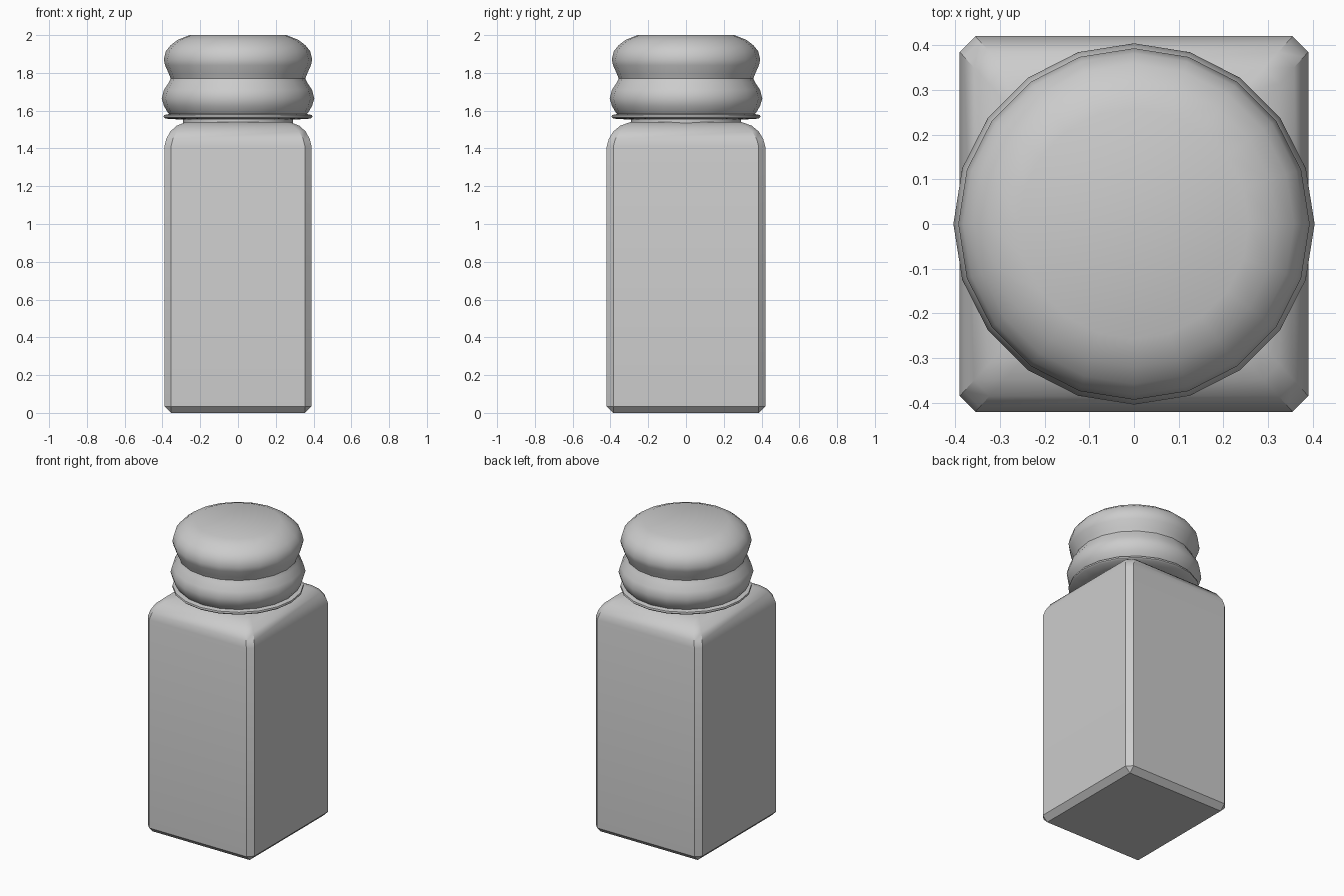
import bpy, bmesh, math

if "Cube" in bpy.data.objects:
    bpy.data.objects.remove(bpy.data.objects["Cube"])


def loft(name, rings, angle):
    """Skin a stack of equal-length rings, cap both ends, shade smooth by angle."""
    bm = bmesh.new()
    loops = [[bm.verts.new(p) for p in ring] for ring in rings]
    n = len(loops[0])
    for a, b in zip(loops, loops[1:]):
        for i in range(n):
            j = (i + 1) % n
            bm.faces.new((a[i], a[j], b[j], b[i]))
    bm.faces.new(loops[0][::-1])
    bm.faces.new(loops[-1])
    bmesh.ops.remove_doubles(bm, verts=bm.verts, dist=0.0005)
    bmesh.ops.recalc_face_normals(bm, faces=bm.faces)
    mesh = bpy.data.meshes.new(name)
    bm.to_mesh(mesh)
    bm.free()
    obj = bpy.data.objects.new(name, mesh)
    bpy.context.collection.objects.link(obj)
    bpy.context.view_layer.objects.active = obj
    obj.select_set(True)
    bpy.ops.object.shade_smooth_by_angle(angle=math.radians(angle))
    obj.select_set(False)
    return obj


def chamfered_rect(hx, hy, c, z):
    return [(hx, -hy + c, z), (hx, hy - c, z), (hx - c, hy, z), (-hx + c, hy, z),
            (-hx, hy - c, z), (-hx, -hy + c, z), (-hx + c, -hy, z), (hx - c, -hy, z)]


def circle(r, z, n=20):
    return [(r * math.cos(i * math.tau / n), r * math.sin(i * math.tau / n), z)
            for i in range(n)]


# Square glass body: chamfered base and upright edges, rounded shoulder
body = [(0, 0, 0.0), (0, 0.035, 0.035), (0, 0.035, 1.41), (0.01, 0.035, 1.45),
        (0.032, 0.035, 1.49), (0.065, 0.035, 1.52), (0.115, 0.035, 1.54)]
rings = [chamfered_rect(0.355, 0.385, 0, 0)]
rings += [chamfered_rect(0.39 - d, 0.42 - d * 1.1, c, z) for d, c, z in body[1:]]
loft("jar_body", rings, 35)

# Neck and thin collar below the lid
collar = [(0.29, 1.50), (0.29, 1.552), (0.385, 1.558), (0.394, 1.566),
          (0.392, 1.577), (0.36, 1.583)]
loft("neck_collar", [circle(r, z) for r, z in collar], 40)

# Lid with two rounded bulges
lid = [(0.36, 1.578), (0.372, 1.59), (0.392, 1.625), (0.404, 1.665), (0.392, 1.71),
       (0.366, 1.75), (0.356, 1.77), (0.366, 1.795), (0.386, 1.84), (0.393, 1.87),
       (0.382, 1.915), (0.358, 1.945), (0.32, 1.975), (0.257, 2.0)]
loft("lid", [circle(r, z) for r, z in lid], 40)
